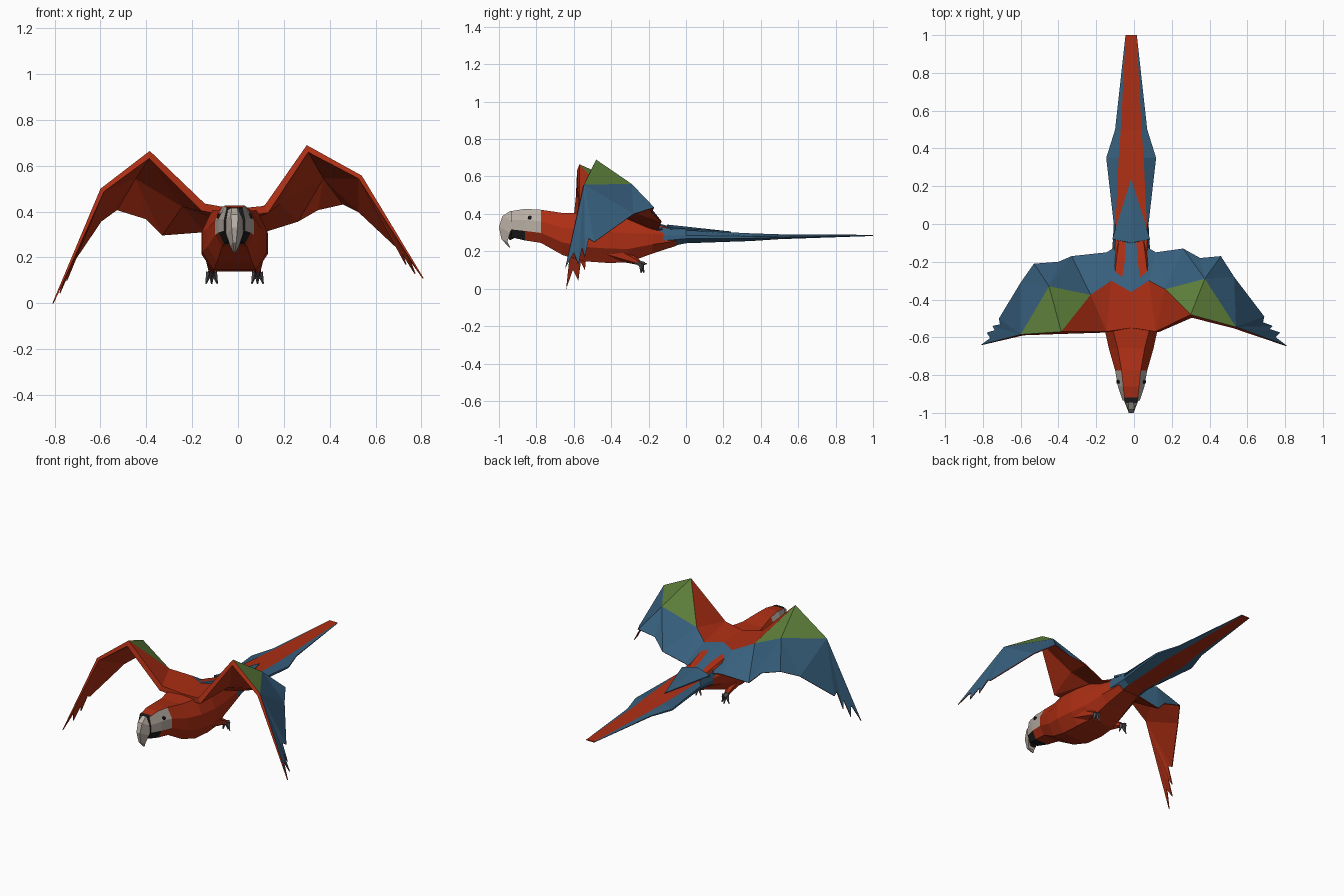
import bpy, bmesh
from mathutils import Vector

if "Cube" in bpy.data.objects:
    bpy.data.objects.remove(bpy.data.objects["Cube"])

CX = -0.015  # body centre line


def mat(name, r, g, b):
    m = bpy.data.materials.new(name)
    m.diffuse_color = (r, g, b, 1)
    m.use_nodes = True
    m.node_tree.nodes["Principled BSDF"].inputs["Base Color"].default_value = m.diffuse_color
    return m


RED = mat("red", .42, .028, .007)
BLUE = mat("blue", .038, .115, .205)
GREEN = mat("green", .115, .22, .045)
PALE = mat("pale", .48, .42, .37)
BLACK = mat("black", .012, .011, .011)
GREY = mat("grey", .09, .08, .09)
MATS = [RED, GREEN, BLUE, PALE, BLACK, GREY]
R, G, B, P, K, F = range(6)


def make(name, verts, faces, colours, mats=MATS, sheet=False):
    me = bpy.data.meshes.new(name)
    me.from_pydata([tuple(v) for v in verts], [], faces)
    for m in mats:
        me.materials.append(m)
    for p, c in zip(me.polygons, colours):
        p.material_index = c
    bm = bmesh.new()
    bm.from_mesh(me)
    bmesh.ops.recalc_face_normals(bm, faces=bm.faces)
    if sheet and sum(f.normal.z * f.calc_area() for f in bm.faces) < 0:
        bmesh.ops.reverse_faces(bm, faces=bm.faces)
    bm.to_mesh(me)
    bm.free()
    ob = bpy.data.objects.new(name, me)
    bpy.context.collection.objects.link(ob)
    return ob


def loft(name, rings, colour):
    """Skin closed rings; colour(ring, side) gives the material index."""
    n = len(rings[0])
    verts = [p for r in rings for p in r]
    faces, cols = [], []
    for i in range(len(rings) - 1):
        for j in range(n):
            k = (j + 1) % n
            faces.append((i*n + j, i*n + k, (i+1)*n + k, (i+1)*n + j))
            cols.append(colour(i, j))
    faces += [tuple(range(n)), tuple(range(len(verts) - n, len(verts)))]
    cols += [colour(0, 3), colour(len(rings) - 2, 3)]
    return make(name, verts, faces, cols)


def octagon(y, w, zb, zt, ft, fb, hi=.65, lo=.3):
    h = zt - zb
    half = [(ft*w, zt), (w, zb + hi*h), (w, zb + lo*h), (fb*w, zb)]
    pts = half + [(-x, z) for x, z in reversed(half)]
    return [(CX + x, y, z) for x, z in pts]


def spike(name, a, b, r1, r2, colour, n=5):
    a, b = Vector(a), Vector(b)
    bm = bmesh.new()
    bmesh.ops.create_cone(bm, cap_ends=True, segments=n, radius1=r1, radius2=r2, depth=(b - a).length)
    me = bpy.data.meshes.new(name)
    bm.to_mesh(me)
    bm.free()
    me.materials.append(colour)
    ob = bpy.data.objects.new(name, me)
    ob.location = (a + b) / 2
    ob.rotation_euler = (b - a).to_track_quat('Z', 'Y').to_euler()
    bpy.context.collection.objects.link(ob)


# Head and body
def body_colour(i, j):
    if i < 2 and j in (0, 1, 5, 6):
        return P
    return K if i == 0 and j in (2, 3, 4) else R


body = [(-.935, .045, .275, .415, .75), (-.86, .07, .258, .427, .6), (-.775, .085, .245, .422, .6),
        (-.66, .118, .18, .405, .6), (-.55, .142, .147, .405, .7), (-.42, .145, .138, .395, .7),
        (-.31, .13, .14, .38, .7), (-.18, .11, .188, .35, .7), (-.05, .085, .23, .315, .7)]
loft("body", [octagon(*r, .65) for r in body], body_colour)

# Tail: red middle feathers between blue side feathers
tail = [(-.14, .1, .215, .33, .85, .6), (0, .092, .243, .313, .9, .6), (.35, .132, .255, .296, .5, .5),
        (.5, .085, .265, .291, .65, .6), (1, .03, .282, .288, .95, .9)]
loft("tail", [octagon(*r, .6, .35) for r in tail], lambda i, j: R if j in (3, 7) else B)
rump = make("rump_feathers", [(CX - .1, -.08, .325), (CX, -.1, .343), (CX + .1, -.08, .325), (CX, .24, .306)],
            [(0, 3, 1), (1, 3, 2)], [B, B], sheet=True)
rump.modifiers.new("thickness", 'SOLIDIFY').thickness = .01

# Hooked upper beak and dark lower beak
hook = [(-.94, .415, .036, -.915, .415), (-.982, .388, .044, -.92, .355), (-1, .33, .036, -.94, .3),
        (-.987, .265, .02, -.955, .25), (-.945, .22, .004, -.94, .22)]
loft("upper_beak", [[(CX - w, yb, zb), (CX - .35*w, yf, zf), (CX + .35*w, yf, zf), (CX + w, yb, zb)]
                    for yf, zf, w, yb, zb in hook], lambda i, j: P)
spike("lower_beak", (CX, -.9, .315), (CX, -.95, .27), .042, .018, BLACK)
make("brow_band", [(CX + x, y, z) for x, y, z in
                   ((-.036, -.918, .421), (.036, -.918, .421), (.03, -.945, .417), (-.03, -.945, .417))],
     [(0, 1, 2, 3)], [K], sheet=True)

# Eyes
for s, side in ((-1, "left"), (1, "right")):
    spike(side + "_eye", (CX + s*.055, -.835, .378), (CX + s*.076, -.835, .382), .014, .01, BLACK, 6)

# Wings: both share one layout, but each has its own pose
NAMES = "S0 S1 S2 L0 L1 L2 M0 M1 G T0 T1 T2 T3 T4".split()
PATCHES = [("S0 L0 M0 S1", R), ("L0 L1 M1", R), ("L0 M1 M0", R), ("L1 G M1", G), ("L1 L2 G", G),
           ("S1 M0 T0 S2", B), ("M0 M1 T0", B), ("M1 T1 T0", B), ("M1 G T1", B), ("G T2 T1", B),
           ("G T3 T2", B), ("G T4 T3", B), ("G L2 T4", B)]
SPINE = [(CX, -.55, .412), (CX, -.36, .408), (CX, -.07, .328)]


def wing(name, pts, inner, tips):
    verts = [Vector(p) for p in SPINE + pts]
    ix = {n: i for i, n in enumerate(NAMES)}
    faces = [tuple(ix[n] for n in p.split()) for p, c in PATCHES]
    cols = [c for p, c in PATCHES]
    root = verts[ix["L2"]]
    # saw-toothed flight feathers fan out from the wrist
    edge = [Vector(inner)]
    for a, b in zip([inner] + tips, tips):
        a, b = Vector(a), Vector(b)
        edge += [(a*.5 + b*.5).lerp(root, .17), b]
    prev = ix["T4"]
    for p in edge:
        verts.append(p)
        faces.append((ix["L2"], len(verts) - 1, prev))
        cols.append(B)
        prev = len(verts) - 1
    ob = make(name, verts, faces, cols, [RED, GREEN, BLUE, RED], True)
    vg = ob.vertex_groups.new(name="thick")
    vg.add([ix[n] for n in "S0 S1 L0 L1 M0 M1".split()], 1, 'REPLACE')
    vg.add([ix["L2"], ix["G"]], .5, 'REPLACE')
    sol = ob.modifiers.new("thickness", 'SOLIDIFY')
    sol.thickness = .035
    sol.offset = -1
    sol.vertex_group = "thick"
    sol.thickness_vertex_group = .15
    sol.material_offset = 3
    sol.material_offset_rim = 3


wing("right_wing",
     [(.115, -.57, .425), (.30, -.48, .69), (.54, -.545, .557), (.08, -.30, .405), (.165, -.345, .46),
      (.375, -.29, .56), (.115, -.15, .315), (.26, -.13, .36), (.35, -.18, .41), (.46, -.17, .435),
      (.53, -.28, .40)],
     (.69, -.49, .25), [(.735, -.54, .17), (.775, -.575, .13), (.81, -.645, .11)])
wing("left_wing",
     [(-.145, -.57, .435), (-.385, -.57, .665), (-.60, -.585, .50), (-.12, -.30, .405), (-.23, -.375, .45),
      (-.45, -.33, .56), (-.145, -.15, .315), (-.33, -.17, .30), (-.40, -.20, .37), (-.53, -.21, .41),
      (-.60, -.31, .36)],
     (-.715, -.50, .19), [(-.75, -.54, .10), (-.78, -.575, .045), (-.81, -.64, 0)])

# Legs and clawed feet
for s, side in ((-1, "left"), (1, "right")):
    x = CX + s*.1
    spike(side + "_thigh", (x - s*.02, -.43, .215), (x, -.25, .14), .055, .014, RED, 6)
    spike(side + "_foot", (x, -.285, .15), (x, -.225, .125), .013, .018, GREY)
    for k, dx in enumerate((-.025, 0, .025)):
        spike(f"{side}_toe_{k}", (x + dx*.4, -.24, .135), (x + dx, -.225 - .015*abs(k - 1), .085), .014, .003, GREY, 4)
    spike(side + "_back_toe", (x, -.24, .13), (x, -.21, .135), .011, .003, GREY, 4)
